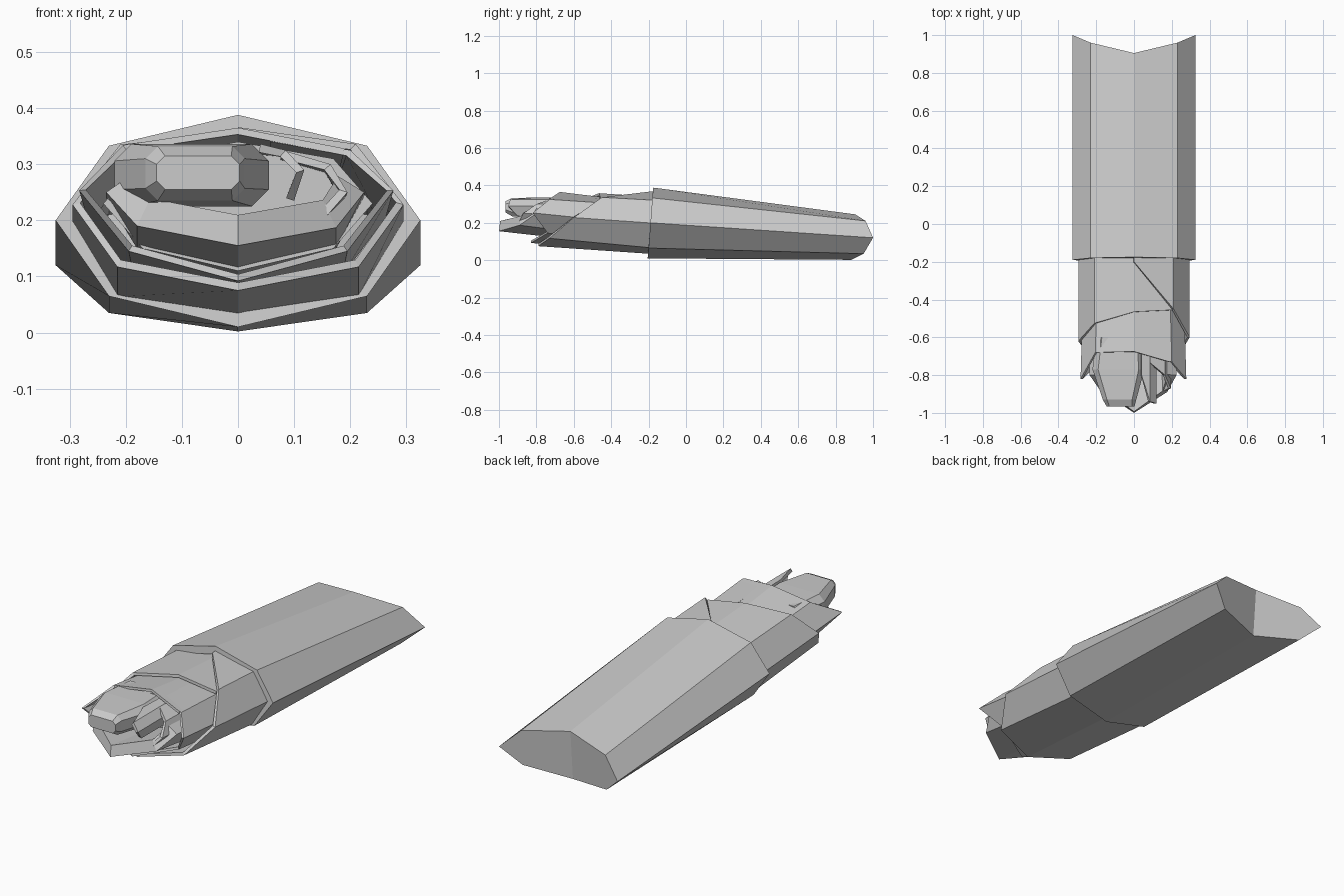
import bpy
import bmesh

if "Cube" in bpy.data.objects:
    bpy.data.objects.remove(bpy.data.objects["Cube"])

grey = bpy.data.materials.new("light_grey")
grey.use_nodes = True
grey.diffuse_color = (0.6, 0.6, 0.6, 1)
grey.node_tree.nodes["Principled BSDF"].inputs["Base Color"].default_value = (0.6, 0.6, 0.6, 1)


def loft(name, rings, closed=True, caps=(), thickness=0):
    """Skin equal-length rings from front to back, each clockwise seen from the front."""
    bm = bmesh.new()
    rows = [[bm.verts.new(p) for p in ring] for ring in rings]
    n = len(rows[0])
    for front, back in zip(rows, rows[1:]):
        for i in range(n if closed else n - 1):
            j = (i + 1) % n
            bm.faces.new((front[i], front[j], back[j], back[i]))
    if "front" in caps:
        bm.faces.new(rows[0][::-1])
    if "back" in caps:
        bm.faces.new(rows[-1])
    if "fold" in caps:
        half = n // 2
        bm.faces.new(rows[-1][:half + 1])
        bm.faces.new(rows[-1][half:] + rows[-1][:1])
    mesh = bpy.data.meshes.new(name)
    bm.to_mesh(mesh)
    bm.free()
    mesh.materials.append(grey)
    obj = bpy.data.objects.new(name, mesh)
    bpy.context.collection.objects.link(obj)
    if thickness:
        mod = obj.modifiers.new("thickness", "SOLIDIFY")
        mod.thickness = thickness
        mod.offset = -1
    return obj


def mirrored(half):
    """Complete a ring from its +x half, listed top to bottom."""
    return half + [(-x, y, z) for x, y, z in half[-2:0:-1]]


def sheet(name, points, thickness):
    """Rolled sheet: each entry is x, front y, front z, back y, back z, back scale in x."""
    front = [(x, fy, fz) for x, fy, fz, by, bz, s in points]
    back = [(x * s, by, bz) for x, fy, fz, by, bz, s in points]
    return loft(name, [front, back], closed=False, thickness=thickness)


# Outer sleeve with a front rim and a folded back end
rim = mirrored([(0, -.18, .35), (.2, -.18, .305), (.285, -.19, .2), (.2, -.2, .085), (0, -.2, .035)])
mouth = mirrored([(0, -.175, .388), (.23, -.18, .333), (.325, -.19, .2), (.23, -.2, .065), (0, -.205, .01)])
tail = mirrored([(0, .905, .245), (.23, .96, .21), (.325, 1, .12), (.23, .95, .035), (0, .885, .002)])
loft("outer_sleeve", [rim, mouth, tail], caps=("fold",))

# Middle wrap, a spiral whose start overlaps its end
B = -.16
sheet("middle_wrap", [
    (0, -.2, .366, B, .366, 1), (.21, -.45, .336, B, .32, 1),
    (.295, -.6, .228, B, .197, 1), (.215, -.73, .117, B, .064, 1),
    (0, -.79, .075, B, .032, 1), (-.215, -.73, .117, B, .064, 1),
    (-.295, -.62, .228, B, .197, 1), (-.21, -.525, .335, B, .313, 1),
    (0, -.465, .358, B, .338, 1), (.2, -.455, .325, B, .3, 1)], .014)

# Inner wrap
C = -.35
sheet("inner_wrap", [
    (.06, -.69, .352, C, .318, 1), (.2, -.73, .325, C, .3, .95), (.277, -.82, .253, C, .205, .95),
    (.195, -.74, .145, C, .1, .95), (0, -.83, .092, C, .06, .95),
    (-.195, -.74, .145, C, .1, .95), (-.283, -.82, .253, C, .205, .95),
    (-.205, -.68, .334, C, .3, .95), (0, -.675, .365, C, .325, 1),
    (.19, -.73, .328, C, .29, .95)], .012)

# Thick pointed lip
D = -.6
sheet("lower_lip", [
    (.225, -.8, .25, D, .24, 1), (.175, -.89, .187, D, .15, 1), (0, -1, .155, D, .11, 1),
    (-.18, -.88, .19, D, .15, 1), (-.235, -.8, .25, D, .24, 1)], .055)

# Thin layers curled beside the core
sheet("small_curl", [
    (.04, -.8, .336, D, .33, 1), (.085, -.94, .325, D, .325, 1),
    (.118, -.95, .29, D, .29, 1), (.1, -.9, .235, D, .235, 1)], .015)
sheet("large_curl", [
    (.08, -.73, .325, D, .32, 1), (.165, -.8, .3, D, .295, 1),
    (.195, -.87, .25, D, .24, 1), (.16, -.89, .21, D, .18, 1)], .015)


# Rounded core with bevelled corners
def core_ring(y, left, right, low, high, cut):
    return [(left + cut, y, high), (right - cut, y, high), (right, y, high - cut), (right, y, low + cut),
            (right - cut, y, low), (left + cut, y, low), (left, y, low + cut), (left, y, high - cut)]


loft("core", [
    core_ring(-.965, -.145, .003, .255, .315, .015),
    core_ring(-.93, -.165, .012, .235, .332, .022),
    core_ring(-.77, -.22, .055, .225, .336, .03),
    core_ring(-.6, -.2, .045, .225, .335, .03)], caps=("front", "back"))

# Recessed filling that closes the roll
plug = [(0, -.66, .34), (.17, -.66, .31), (.24, -.66, .23), (.17, -.66, .15), (0, -.66, .11)]
loft("filling", [mirrored(plug), mirrored([(x * .9, -.3, z * .9) for x, y, z in plug])], caps=("front", "back"))
